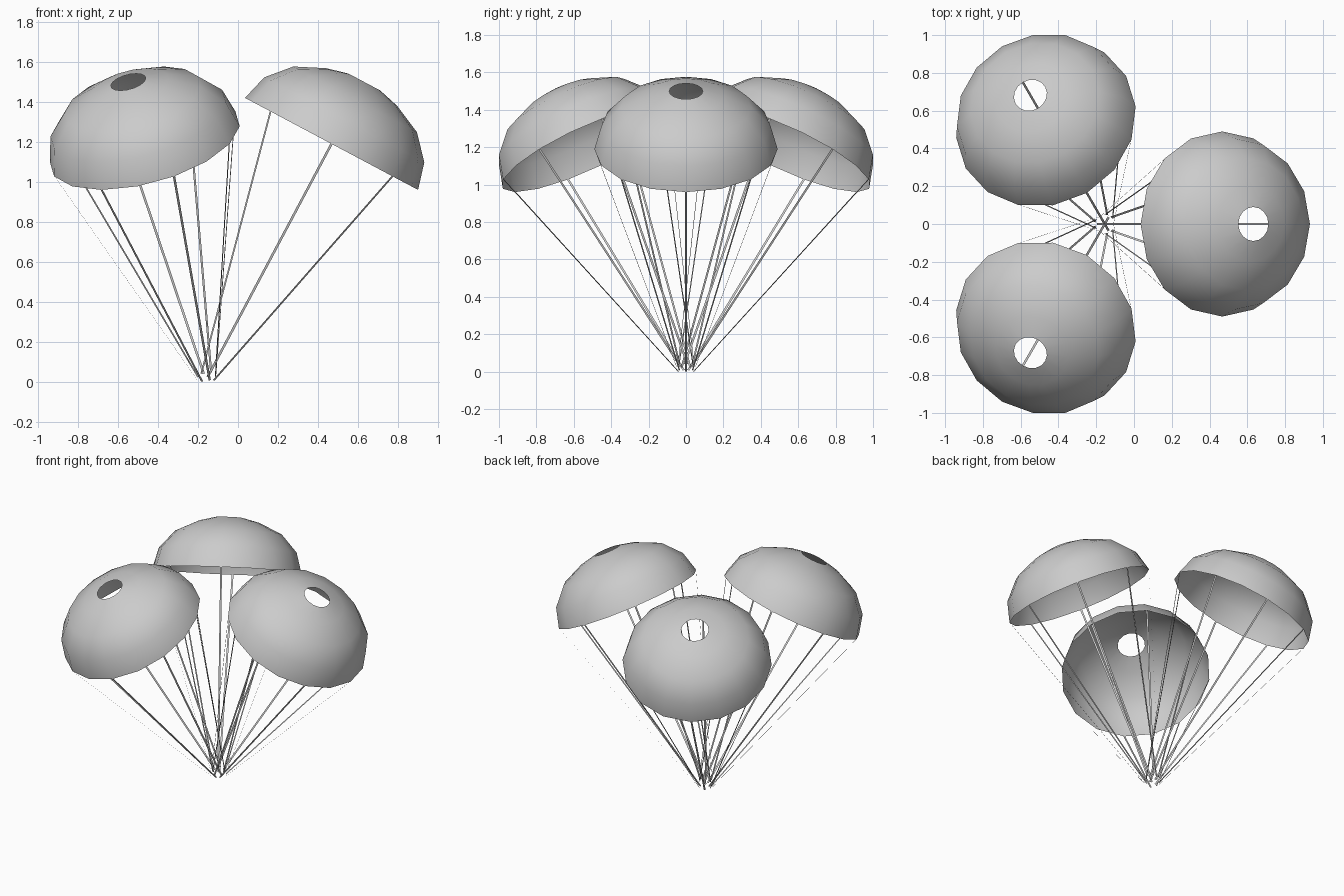
import bpy, bmesh
from math import cos, sin, pi, radians
from mathutils import Matrix, Vector

if "Cube" in bpy.data.objects:
    bpy.data.objects.remove(bpy.data.objects["Cube"])

SIDES = 16
TILT = radians(28)
HUB_X = -0.155
# canopy profile from rim to vent: radius, height
PROFILE = [(0.49, 0), (0.453, 0.136), (0.35, 0.252), (0.2, 0.322), (0.09, 0.35)]


def finish(bm, name, matrix, smooth):
    mesh = bpy.data.meshes.new(name)
    bm.to_mesh(mesh)
    bm.free()
    for p in mesh.polygons:
        p.use_smooth = smooth
    ob = bpy.data.objects.new(name, mesh)
    ob.matrix_world = matrix
    bpy.context.collection.objects.link(ob)


def canopy(name, matrix):
    # open dome shell with a vent hole at the top
    bm = bmesh.new()
    rings = [[bm.verts.new((r * cos(2 * pi * i / SIDES), r * sin(2 * pi * i / SIDES), h))
              for i in range(SIDES)] for r, h in PROFILE]
    for lo, hi in zip(rings, rings[1:]):
        for i in range(SIDES):
            j = (i + 1) % SIDES
            bm.faces.new((lo[i], lo[j], hi[j], hi[i]))
    finish(bm, name, matrix, True)


def cords(name, matrix, drop):
    # eight flat ribbons running from the rim to a small ring at the hub
    bm = bmesh.new()
    for k in range(8):
        a = k * pi / 4
        out = Vector((cos(a), sin(a), 0))
        side = Vector((-sin(a), cos(a), 0)) * 0.006
        top = out * 0.488
        low = out * 0.05 - Vector((0, 0, drop))
        bm.faces.new([bm.verts.new(p) for p in (low - side, low + side, top + side, top - side)])
    finish(bm, name, matrix, False)


# three canopies leaning outward around the shared hub
for n in range(3):
    m = (Matrix.Translation((HUB_X, 0, 0)) @ Matrix.Rotation(n * 2 * pi / 3, 4, 'Z')
         @ Matrix.Translation((0.6225, 0, 1.19)) @ Matrix.Rotation(TILT, 4, 'Y'))
    canopy(f"canopy_{n + 1}", m)
    cords(f"suspension_cords_{n + 1}", m, 1.32)
